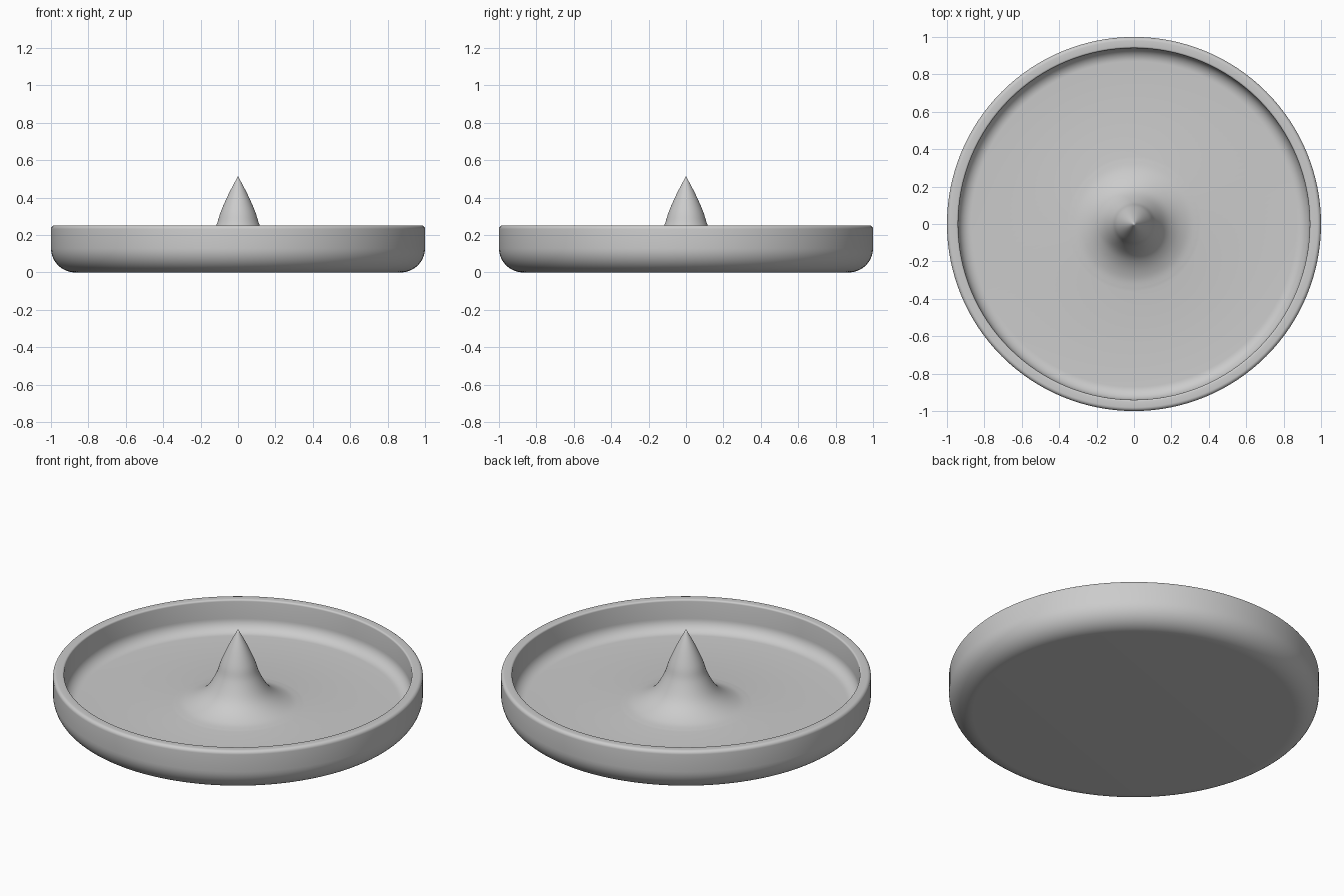
import bpy, math
from mathutils import Vector

cube = bpy.data.objects.get("Cube")
if cube:
    bpy.data.objects.remove(cube, do_unlink=True)

SEGMENTS = 128
GREY = (0.6, 0.6, 0.6, 1)

mat = bpy.data.materials.new("plain grey")
mat.use_nodes = True
mat.diffuse_color = GREY
mat.node_tree.nodes["Principled BSDF"].inputs["Base Color"].default_value = GREY


def arc(cx, cz, r, start, end, steps=8):
    """Points on a circular fillet, angles in degrees."""
    angles = [math.radians(start + (end - start) * i / steps) for i in range(steps + 1)]
    return [(cx + r * math.cos(a), cz + r * math.sin(a)) for a in angles]


def smooth_path(pts, steps=5):
    """Catmull-Rom curve through a few points."""
    p = [Vector(q) for q in pts]
    p = [2 * p[0] - p[1]] + p + [2 * p[-1] - p[-2]]
    out = []
    for a, b, c, d in zip(p, p[1:], p[2:], p[3:]):
        for i in range(steps):
            t = i / steps
            q = (2 * b + (c - a) * t + (2 * a - 5 * b + 4 * c - d) * t**2
                 + (3 * b - a - 3 * c + d) * t**3) / 2
            out.append(tuple(q))
    return out + [tuple(pts[-1])]


def lathe(name, profile):
    """Spin a profile whose two ends lie on the axis."""
    inner = profile[1:-1]
    verts = [(0, 0, profile[0][1])]
    for r, z in inner:
        for s in range(SEGMENTS):
            a = 2 * math.pi * s / SEGMENTS
            verts.append((r * math.cos(a), r * math.sin(a), z))
    verts.append((0, 0, profile[-1][1]))
    faces = []
    last = 1 + (len(inner) - 1) * SEGMENTS
    for s in range(SEGMENTS):
        n = (s + 1) % SEGMENTS
        faces.append((0, 1 + n, 1 + s))
        for k in range(len(inner) - 1):
            lo = 1 + k * SEGMENTS
            hi = lo + SEGMENTS
            faces.append((lo + s, lo + n, hi + n, hi + s))
        faces.append((last + s, last + n, len(verts) - 1))
    mesh = bpy.data.meshes.new(name)
    mesh.from_pydata(verts, [], faces)
    mesh.materials.append(mat)
    obj = bpy.data.objects.new(name, mesh)
    bpy.context.collection.objects.link(obj)
    bpy.ops.object.select_all(action="DESELECT")
    obj.select_set(True)
    bpy.context.view_layer.objects.active = obj
    bpy.ops.object.shade_smooth_by_angle(angle=math.radians(35))
    return obj


# Outside: flat base, round lower edge, rounded rim
outside = [(0, 0)] + arc(0.87, 0.13, 0.13, -90, 0, 12) + arc(0.98, 0.232, 0.02, 0, 90, 6)
# Inside: rim edge, wall, fillet into the floor
inside = arc(0.95, 0.242, 0.01, 90, 180, 4) + arc(0.87, 0.14, 0.07, 0, -90, 10)
# Central spike: flare rising from the floor to a point
spike = smooth_path([(0.36, 0.07), (0.29, 0.082), (0.22, 0.115), (0.165, 0.165),
                     (0.117, 0.25), (0.092, 0.325), (0.05, 0.42), (0, 0.515)])

lathe("dish_with_spike", outside + inside + spike)
